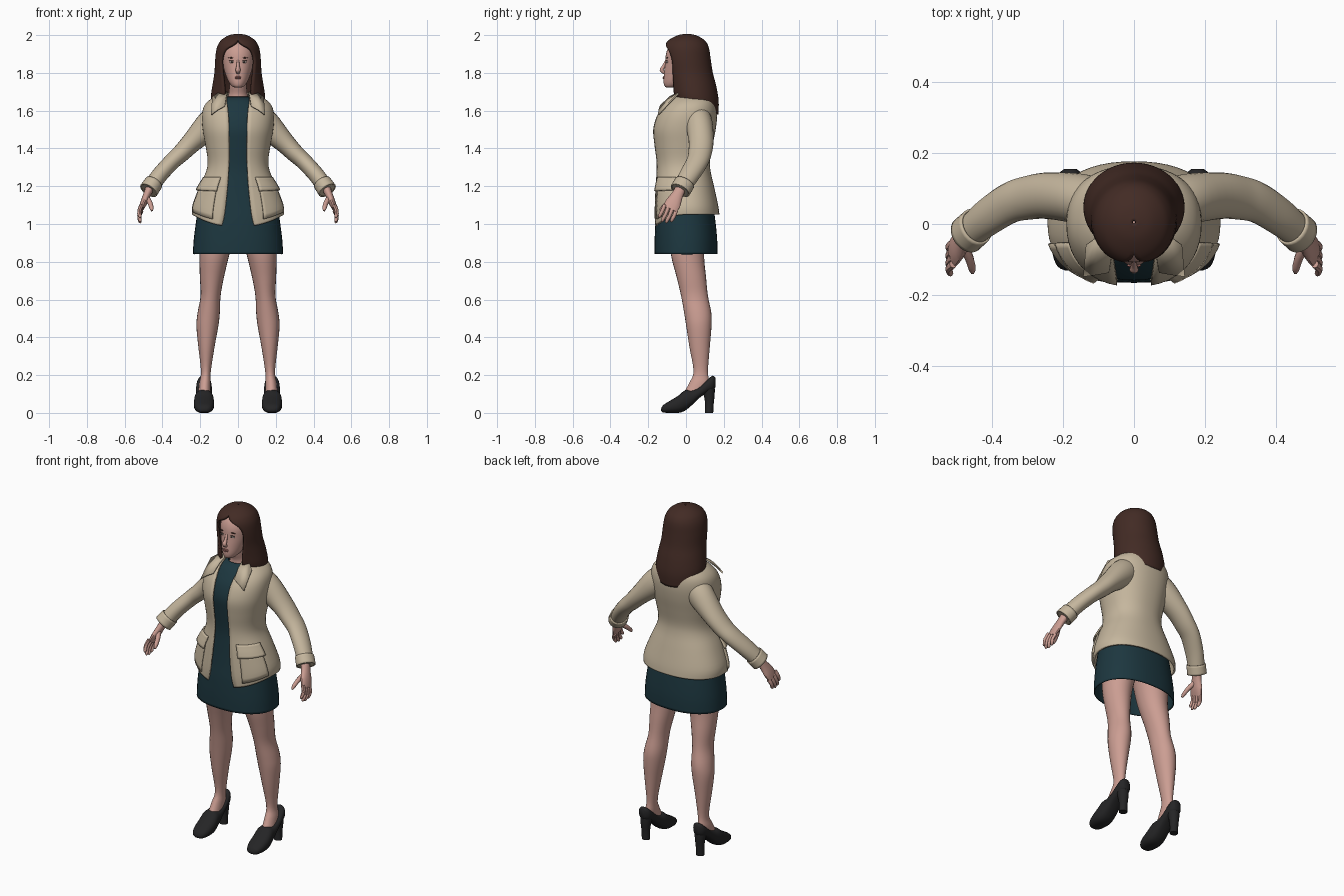
import bpy, bmesh, math
from mathutils import Vector

if "Cube" in bpy.data.objects:
    bpy.data.objects.remove(bpy.data.objects["Cube"])


def material(name, rgb):
    m = bpy.data.materials.new(name)
    m.diffuse_color = (*rgb, 1)
    m.use_nodes = True
    m.node_tree.nodes["Principled BSDF"].inputs["Base Color"].default_value = m.diffuse_color
    return m


SKIN = material("skin", (.60, .34, .29))
HAIR = material("brown_hair", (.055, .024, .018))
TEAL = material("dark_teal", (.012, .038, .050))
BEIGE = material("beige_cloth", (.56, .47, .34))
BLACK = material("black_leather", (.018, .018, .019))
LIP = material("lip_pink", (.42, .17, .15))
WHITE = material("eye_white", (.65, .58, .54))
DARK = material("eye_dark", (.04, .025, .02))


def spline(rows, k=4):
    """Catmull-Rom resampling of rows of numbers."""
    out = []
    for i in range(len(rows) - 1):
        a, b, c, d = (rows[max(0, min(len(rows) - 1, i + j))] for j in (-1, 0, 1, 2))
        for s in range(k):
            t = s / k
            out.append([.5 * (2 * q + (r - p) * t + (2 * p - 5 * q + 4 * r - u) * t * t
                              + (3 * q - p - 3 * r + u) * t ** 3)
                        for p, q, r, u in zip(a, b, c, d)])
    return out + [list(rows[-1])]


def skin_rows(name, rows, mat, closed=True, caps=True, mirror=False, thick=0):
    """Bridge rows of points into a surface."""
    bm = bmesh.new()
    vs = [[bm.verts.new(p) for p in r] for r in rows]
    n = len(rows[0])
    for r0, r1 in zip(vs, vs[1:]):
        for i in range(n if closed else n - 1):
            j = (i + 1) % n
            bm.faces.new((r0[i], r0[j], r1[j], r1[i]))
    if closed and caps:
        bm.faces.new(vs[0])
        bm.faces.new(vs[-1])
    bmesh.ops.remove_doubles(bm, verts=bm.verts, dist=1e-5)
    bmesh.ops.recalc_face_normals(bm, faces=bm.faces)
    me = bpy.data.meshes.new(name)
    bm.to_mesh(me)
    bm.free()
    me.materials.append(mat)
    ob = bpy.data.objects.new(name, me)
    bpy.context.collection.objects.link(ob)
    if thick:
        s = ob.modifiers.new("thickness", 'SOLIDIFY')
        s.thickness, s.offset = thick, 0
    if mirror:
        ob.modifiers.new("mirror", 'MIRROR').use_clip = False
    return ob


def point(cx, cy, z, rx, ry, a, p=1):
    """Point on a superellipse; angle 0 faces front."""
    s, c = math.sin(a), math.cos(a)
    return Vector((cx + rx * math.copysign(abs(s) ** p, s),
                   cy - ry * math.copysign(abs(c) ** p, c), z))


def stack(name, rows, mat, n=24, p=1, **kw):
    """Horizontal rings (x, y, z, rx, ry)."""
    rings = [[point(*r[:5], math.tau * i / n, p) for i in range(n)] for r in spline(rows)]
    return skin_rows(name, rings, mat, **kw)


def tube(name, path, mat, n=14, k=4, **kw):
    """Elliptical tube along (x, y, z, ra, rb)."""
    rows = spline(path, k)
    pts = [Vector(r[:3]) for r in rows]
    rings = []
    for i, r in enumerate(rows):
        t = (pts[min(i + 1, len(pts) - 1)] - pts[max(i - 1, 0)]).normalized()
        a = t.cross(Vector((0, 1, 0))).normalized()
        b = t.cross(a)
        rings.append([pts[i] + a * r[3] * math.cos(math.tau * j / n)
                      + b * r[4] * math.sin(math.tau * j / n) for j in range(n)])
    return skin_rows(name, rings, mat, **kw)


def blob(name, c, r, mat, mirror=True):
    rows = [[point(c[0], c[1], c[2] - r[2] * math.cos(u), r[0] * math.sin(u), r[1] * math.sin(u),
                   math.tau * i / 12) for i in range(12)]
            for u in (math.pi * j / 8 for j in range(9))]
    return skin_rows(name, rows, mat, mirror=mirror, caps=False)


def profile(z, rx, front, back):
    return (0, (front + back) / 2, z, rx, (back - front) / 2)


# Dress, open at the hem
stack("dress", [profile(*r) for r in (
    (.84, .236, -.163, .163), (.92, .231, -.163, .162), (1.02, .218, -.158, .152),
    (1.1, .205, -.150, .14), (1.2, .175, -.142, .122), (1.3, .138, -.138, .10),
    (1.42, .15, -.150, .11), (1.5, .16, -.156, .125), (1.57, .155, -.138, .13),
    (1.62, .13, -.108, .12), (1.655, .095, -.078, .10), (1.672, .06, -.045, .085))],
    TEAL, n=40, p=.88, caps=False, thick=.006)

# Jacket shell: ring profile plus half-width of the front opening
JACKET = [(*profile(*r[:4]), r[4]) for r in (
    (1.05, .238, -.165, .172, .085), (1.1, .236, -.166, .165, .07), (1.2, .198, -.16, .143, .055),
    (1.28, .163, -.155, .125, .05), (1.34, .156, -.156, .122, .047), (1.42, .168, -.166, .136, .047),
    (1.5, .182, -.172, .152, .048), (1.57, .186, -.153, .16, .05), (1.62, .176, -.122, .157, .055),
    (1.655, .145, -.088, .147, .06), (1.678, .10, -.058, .13, .06), (1.692, .066, -.03, .11, .055))]
P = .88


def jacket_point(r, a, off=0):
    v = point(r[0], r[1], r[2], r[3] + off, r[4] + off, a, P)
    v.z -= .065 * max(0, min(1, (1.2 - r[2]) / .15)) * max(0, math.cos(a)) ** 2
    return v


def jacket_arc(r, n=48):
    g = math.asin(min(1, (r[5] / r[3])) ** (1 / P))
    return [jacket_point(r, g + (math.tau - 2 * g) * i / n) for i in range(n + 1)]


skin_rows("jacket_body", [jacket_arc(r) for r in spline(JACKET)], BEIGE, closed=False, thick=.01)


def patch(name, z0, z1, a0, a1, off0, off1):
    """Plate following the jacket surface."""
    fine = spline(JACKET, 20)
    rows = []
    for i in range(7):
        t = i / 6
        r = min(fine, key=lambda q: abs(q[2] - (z0 + (z1 - z0) * t)))
        rows.append([jacket_point(r, math.radians(a0 + (a1 - a0) * j / 10),
                                  off0 + (off1 - off0) * t) for j in range(11)])
    skin_rows(name, rows, BEIGE, closed=False, thick=.009, mirror=True)


patch("pocket", 1.07, 1.19, 30, 74, .008, .008)
patch("pocket_flap", 1.18, 1.245, 27, 77, .02, .008)

# Collar flaps
skin_rows("collar_flap", [
    [(.055, -.035, 1.698), (.10, -.035, 1.695), (.135, -.06, 1.672)],
    [(.062, -.085, 1.672), (.105, -.09, 1.658), (.138, -.10, 1.63)],
    [(.070, -.135, 1.625), (.11, -.142, 1.603), (.142, -.146, 1.578)]],
    BEIGE, closed=False, thick=.009, mirror=True)

# Sleeves with turned cuffs
tube("sleeve", [(.09, .05, 1.575, .075, .075), (.15, .07, 1.525, .076, .072),
                (.24, .08, 1.437, .056, .066), (.30, .074, 1.376, .048, .062),
                (.35, .06, 1.33, .044, .058), (.41, .022, 1.265, .043, .054),
                (.455, -.015, 1.205, .043, .048), (.472, -.03, 1.18, .045, .049)],
     BEIGE, n=24, mirror=True)
tube("cuff", [(.446, -.007, 1.218, .046, .052), (.473, -.031, 1.178, .048, .052)],
     BEIGE, n=24, mirror=True, caps=False, thick=.007)

# Hands
tube("palm", [(.462, -.022, 1.2, .024, .028), (.482, -.045, 1.155, .02, .031),
              (.500, -.068, 1.11, .018, .042), (.513, -.085, 1.078, .012, .04)],
     SKIN, mirror=True)
for i in range(4):
    s, ln = .034 - .0225 * i, (.062, .074, .07, .055)[i]
    b = Vector((.511, -.083 - .9 * s, 1.085 + .45 * s))
    tube(f"finger_{i + 1}", [(*b, .011, .011),
                             (*(b + Vector((.012, -.2 * ln, -.5 * ln))), .0105, .0105),
                             (*(b + Vector((.008, -.42 * ln, -.95 * ln))), .009, .009),
                             (*(b + Vector((.004, -.46 * ln, -1.05 * ln))), .004, .004)],
         SKIN, n=8, k=2, mirror=True)
tube("thumb", [(.484, -.06, 1.14, .015, .015), (.466, -.095, 1.112, .013, .013),
               (.458, -.125, 1.085, .011, .011), (.456, -.138, 1.07, .005, .005)],
     SKIN, n=8, mirror=True)

# Legs
stack("leg", [(.105, .01, .98, .098, .1), (.125, .008, .84, .08, .088), (.138, .028, .72, .064, .078),
              (.145, .045, .62, .053, .071), (.155, .062, .53, .059, .072),
              (.162, .068, .46, .058, .067), (.167, .072, .35, .043, .054),
              (.17, .078, .22, .026, .038), (.175, .07, .16, .03, .052),
              (.178, .045, .11, .032, .055)], SKIN, mirror=True)

# Shoes: stations along y of (y, bottom, top, half width)
shoe = []
for y, b, t, w in spline([(-.132, .01, .022, .012), (-.12, .002, .042, .036), (-.085, 0, .064, .05),
                          (-.04, 0, .092, .054), (-.005, .012, .12, .051), (.03, .04, .122, .046),
                          (.07, .078, .138, .043), (.11, .106, .172, .041), (.14, .118, .197, .034),
                          (.155, .135, .188, .018)], 3):
    shoe.append([(.18 + w * math.copysign(abs(math.cos(a)) ** .8, math.cos(a)), y,
                  (b + t) / 2 + (t - b) / 2 * math.copysign(abs(math.sin(a)) ** .8, math.sin(a)))
                 for a in (math.tau * i / 20 for i in range(20))])
skin_rows("shoe", shoe, BLACK, mirror=True)
stack("shoe_heel", [(.18, .122, 0, .024, .022), (.18, .124, .05, .024, .023),
                    (.18, .122, .1, .03, .03), (.18, .112, .14, .036, .04)], BLACK, n=16, mirror=True)

# Neck and head
stack("neck", [(0, .03, 1.63, .075, .075), (0, .022, 1.68, .052, .056), (0, .005, 1.73, .046, .054),
               (0, .0, 1.79, .05, .06)], SKIN)
stack("head", [profile(*r) for r in (
    (1.722, .014, -.1, -.06), (1.73, .032, -.113, -.03), (1.755, .051, -.119, .02),
    (1.80, .069, -.116, .07), (1.85, .082, -.110, .09), (1.90, .086, -.106, .09),
    (1.94, .074, -.09, .08), (1.968, .045, -.06, .05))], SKIN, n=32)

# Face details
tube("nose", [(0, -.104, 1.868, .006, .006), (0, -.118, 1.835, .009, .009),
              (0, -.129, 1.815, .013, .011), (0, -.112, 1.799, .009, .008)], SKIN, n=10)
blob("upper_lip", (0, -.117, 1.779), (.02, .006, .004), LIP, False)
blob("lower_lip", (0, -.117, 1.772), (.016, .007, .005), LIP, False)
blob("eye", (.032, -.1, 1.857), (.014, .006, .006), WHITE)
blob("iris", (.032, -.1035, 1.857), (.005, .004, .005), DARK)
blob("upper_lash", (.033, -.1015, 1.8635), (.015, .005, .002), DARK)
blob("eyebrow", (.034, -.0995, 1.88), (.018, .005, .003), HAIR)

# Long hair: rings (z, centre y, rx, ry, front gap degrees, drop at the back)
hair = []
for z, cy, rx, ry, g, drop in spline([
        (2.0, .005, .004, .004, 0, 0), (1.993, .005, .045, .045, 0, 0), (1.972, .003, .08, .085, 0, 0),
        (1.95, .002, .097, .105, 12, 0), (1.92, .003, .108, .114, 37, 0), (1.87, .008, .114, .116, 47, 0),
        (1.80, .02, .118, .115, 42, 0), (1.74, .035, .128, .118, 34, .01),
        (1.69, .046, .136, .12, 30, .04), (1.655, .05, .133, .114, 33, .075)]):
    g = math.radians(max(0, g))
    row = [point(0, cy, z, rx, ry, g + (math.tau - 2 * g) * i / 40) for i in range(41)]
    for i, v in enumerate(row):
        v.z -= drop * (1 - math.cos(math.tau * i / 40)) / 2
    hair.append(row)
skin_rows("hair", hair, HAIR, closed=False, thick=.014)

# Smooth shading with sharp edges kept
for ob in bpy.context.scene.objects:
    ob.select_set(True)
    bpy.context.view_layer.objects.active = ob
bpy.ops.object.shade_smooth_by_angle(angle=math.radians(45))
